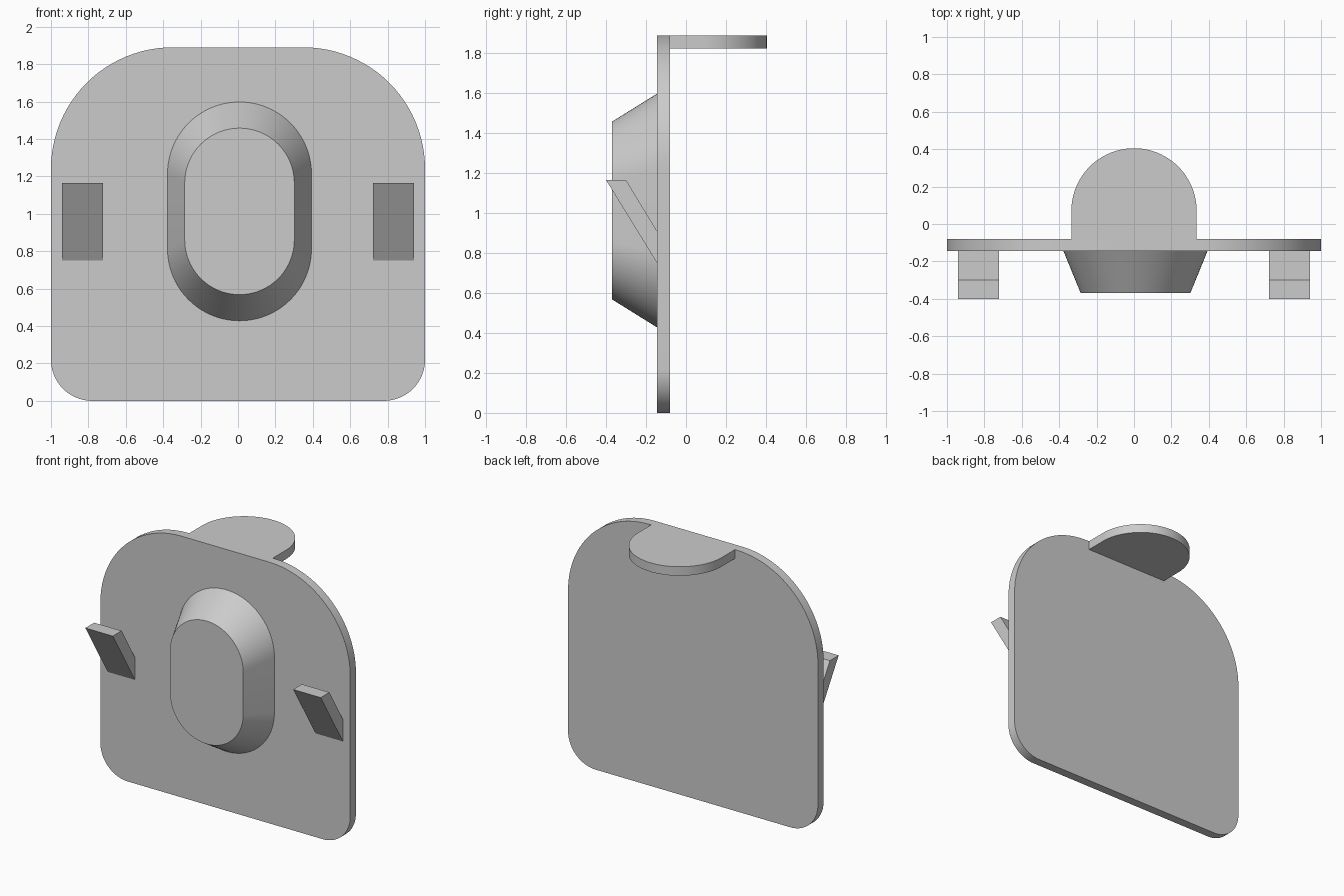
import bpy, bmesh, math
from mathutils import Vector

if "Cube" in bpy.data.objects:
    bpy.data.objects.remove(bpy.data.objects["Cube"], do_unlink=True)

grey = bpy.data.materials.new("plain_grey")
grey.use_nodes = True
colour = (0.6, 0.6, 0.6, 1)
grey.diffuse_color = colour
grey.node_tree.nodes["Principled BSDF"].inputs["Base Color"].default_value = colour


def arc(cx, cy, r, start, end, steps=24):
    """Points on an arc, angles in degrees."""
    return [(cx + r * math.cos(a), cy + r * math.sin(a))
            for a in (math.radians(start + (end - start) * i / steps)
                      for i in range(steps + 1))]


def loft(name, ring_a, ring_b):
    """Closed solid between two matching rings of points."""
    bm = bmesh.new()
    a = [bm.verts.new(p) for p in ring_a]
    b = [bm.verts.new(p) for p in ring_b]
    bm.faces.new(a)
    bm.faces.new(b)
    for i in range(len(a)):
        j = (i + 1) % len(a)
        bm.faces.new((a[i], a[j], b[j], b[i]))
    bmesh.ops.recalc_face_normals(bm, faces=bm.faces)
    mesh = bpy.data.meshes.new(name)
    bm.to_mesh(mesh)
    bm.free()
    mesh.materials.append(grey)
    obj = bpy.data.objects.new(name, mesh)
    bpy.context.collection.objects.link(obj)
    bpy.ops.object.select_all(action="DESELECT")
    obj.select_set(True)
    bpy.context.view_layer.objects.active = obj
    bpy.ops.object.shade_smooth_by_angle(angle=math.radians(25))
    return obj


def upright(points, y):
    return [Vector((x, y, z)) for x, z in points]


FRONT, BACK, TOP = -0.145, -0.08, 1.89

# Upright plate: large top corners, small bottom corners
big, small = 0.65, 0.22
outline = (arc(1 - big, TOP - big, big, 0, 90)
           + arc(big - 1, TOP - big, big, 90, 180)
           + arc(small - 1, small, small, 180, 270)
           + arc(1 - small, small, small, 270, 360))
loft("upright_plate", upright(outline, FRONT), upright(outline, BACK))

# Rounded tab reaching back from the top edge
half = 0.335
tab = [(-half, BACK), (half, BACK)] + arc(0, 0.07, half, 0, 180, 48)
loft("top_tab", [(x, y, TOP - 0.065) for x, y in tab],
     [(x, y, TOP) for x, y in tab])


# Tapered oblong boss on the front
def oblong(r, straight):
    cx, cz = 0.008, 1.013
    return arc(cx, cz + straight, r, 0, 180, 40) + arc(cx, cz - straight, r, 180, 360, 40)


loft("front_boss", upright(oblong(0.385, 0.2), FRONT),
     upright(oblong(0.293, 0.152), -0.37))

# Slanted hooks, one on each side
side = [(FRONT, 0.75), (-0.4, 1.165), (-0.3, 1.165), (FRONT, 0.91)]
for name, sign in (("left_hook", 1), ("right_hook", -1)):
    loft(name, [(sign * 0.722, y, z) for y, z in side],
         [(sign * 0.942, y, z) for y, z in side])
